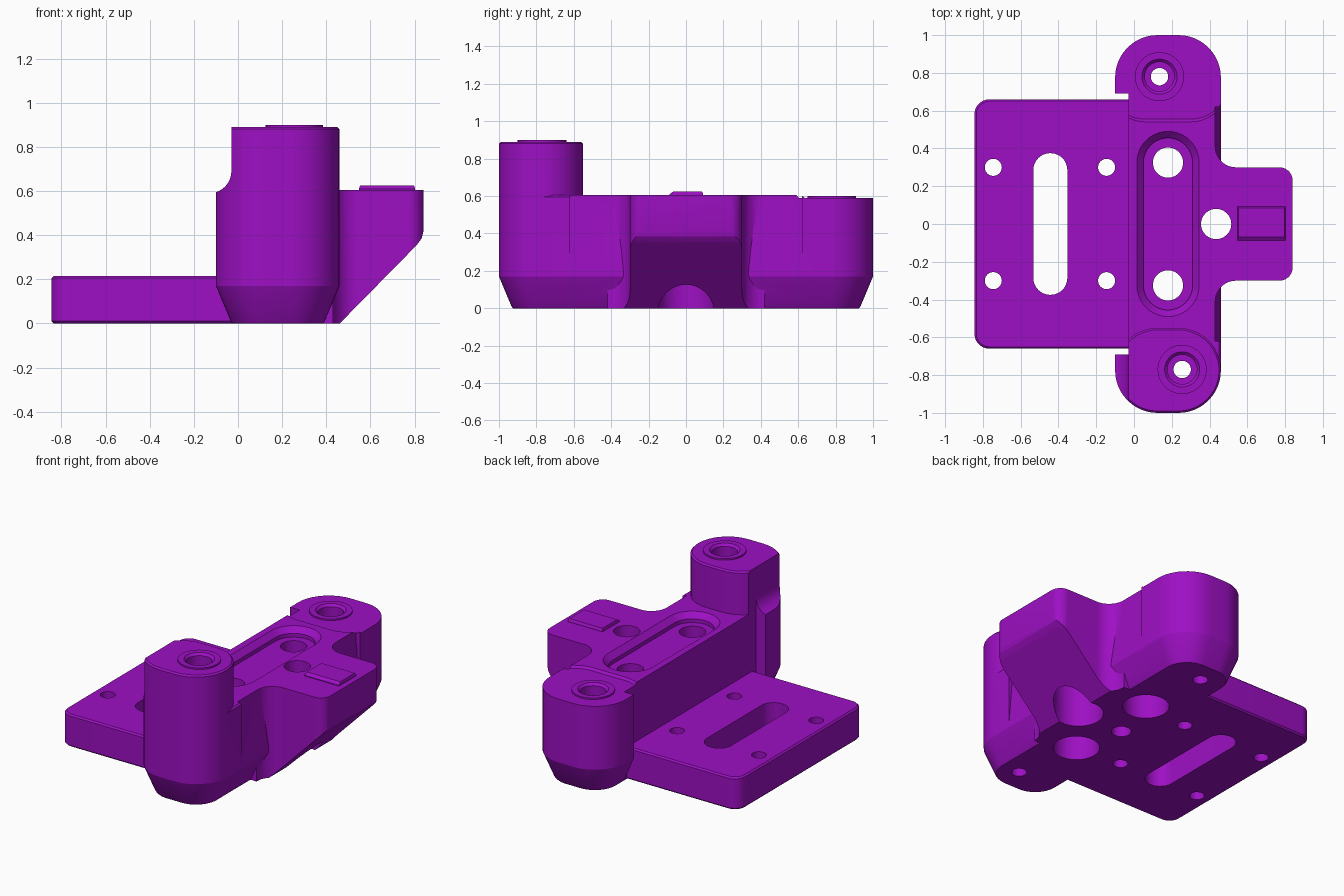
import bpy, bmesh, math

if "Cube" in bpy.data.objects:
    bpy.data.objects.remove(bpy.data.objects["Cube"])

purple = bpy.data.materials.new("purple")
purple.diffuse_color = (0.34, 0.005, 0.55, 1)
purple.use_nodes = True
purple.node_tree.nodes["Principled BSDF"].inputs["Base Color"].default_value = purple.diffuse_color


def rrect(x0, x1, y0, y1, r, inset=0, n=12):
    """Rounded rectangle outline, counter-clockwise."""
    x0, x1, y0, y1, r = x0 + inset, x1 - inset, y0 + inset, y1 - inset, r - inset
    pts = []
    for k, (cx, cy) in enumerate([(x1 - r, y1 - r), (x0 + r, y1 - r), (x0 + r, y0 + r), (x1 - r, y0 + r)]):
        for i in range(n + 1):
            a = math.pi / 2 * (k + i / n)
            pts.append((cx + r * math.cos(a), cy + r * math.sin(a)))
    return pts


def circle(x, y, r, n=40):
    return [(x + r * math.cos(2 * math.pi * i / n), y + r * math.sin(2 * math.pi * i / n)) for i in range(n)]


def loft(name, layers, axis="z"):
    """Solid through matching outlines: layers = [(outline, level), ...]."""
    bm = bmesh.new()
    rings = []
    for pts, h in layers:
        rings.append([bm.verts.new((a, b, h) if axis == "z" else (a, h, b)) for a, b in pts])
    n = len(rings[0])
    bm.faces.new(rings[0])
    bm.faces.new(rings[-1])
    for lo, hi in zip(rings, rings[1:]):
        for i in range(n):
            bm.faces.new((lo[i], lo[(i + 1) % n], hi[(i + 1) % n], hi[i]))
    bmesh.ops.remove_doubles(bm, verts=bm.verts, dist=1e-5)
    bmesh.ops.recalc_face_normals(bm, faces=bm.faces)
    me = bpy.data.meshes.new(name)
    bm.to_mesh(me)
    bm.free()
    ob = bpy.data.objects.new(name, me)
    bpy.context.collection.objects.link(ob)
    me.materials.append(purple)
    return ob


def combine(target, other, op):
    m = target.modifiers.new(op, "BOOLEAN")
    m.operation, m.object, m.solver = op, other, "EXACT"
    bpy.context.view_layer.objects.active = target
    bpy.ops.object.modifier_apply(modifier=m.name)
    bpy.data.objects.remove(other, do_unlink=True)


def cut(target, layers, axis="z"):
    combine(target, loft("cutter", layers, axis), "DIFFERENCE")


def box(x0, x1, y0, y1):
    return [(x0, y0), (x1, y0), (x1, y1), (x0, y1)]


# Long body with tapered foot and rounded ends
S = (-0.10, 0.46, -1.0, 1.0, 0.225)
body = loft("bracket_body", [(rrect(*S, 0.075), 0), (rrect(*S, 0.067), 0.01), (rrect(*S), 0.17),
                             (rrect(*S), 0.595), (rrect(*S, 0.01), 0.605)])
# Sloped right flank between the rounded ends
cut(body, [([(0.43, 0.65), (0.43, 0.56), (0.46, 0.2), (0.7, 0.2), (0.7, 0.65)], y) for y in (-0.62, 0.62)], "y")

# Tall front tower
T = (-0.10, 0.46, -1.0, -0.55, 0.225)
tower = loft("tower", [(rrect(*T), 0.5), (rrect(*T), 0.88), (rrect(*T, 0.01), 0.89)])
combine(body, tower, "UNION")

# Left face of the body, and the scooped shoulder of the tower
cut(body, [(box(-0.4, -0.03, -0.69, 0.69), z) for z in (-0.1, 1.2)])
scoop = [(-0.13 + 0.1 * math.cos(a), 0.69 + 0.1 * math.sin(a))
         for a in [-math.pi / 2 * (1 - i / 10) for i in range(11)]]
scoop = [(-0.4, 0.59)] + scoop + [(-0.03, 1.2), (-0.4, 1.2)]
cut(body, [(scoop, y) for y in (-1.2, -0.5)], "y")

# Lowered seat on the back end
cut(body, [(rrect(-0.14, 0.50, 0.555, 1.3, 0.2), 0.59), (rrect(-0.14, 0.50, 0.54, 1.3, 0.2), 0.606),
           (rrect(-0.14, 0.50, 0.54, 1.3, 0.2), 0.7)])

# Arm with filleted root and sloping underside
half = [(0.25, 0.42), (0.43, 0.42)]
half += [(0.54 - 0.11 * math.cos(a), 0.41 - 0.11 * math.sin(a)) for a in [math.pi / 20 * i for i in range(11)]]
half += [(0.77 + 0.07 * math.sin(a), 0.23 + 0.07 * math.cos(a)) for a in [math.pi / 20 * i for i in range(11)]]
outline = half + [(x, -y) for x, y in reversed(half)]
arm = loft("arm", [(outline, 0), (outline, 0.605)])
cut(arm, [([(0.46, -0.001), (0.81, 0.355), (0.832, 0.385), (0.842, 0.425), (1, 0.425), (1, -0.1), (0.46, -0.1)], y)
          for y in (-0.6, 0.6)], "y")
combine(body, arm, "UNION")

# Mounting plate
P = (-0.845, 0.1, -0.66, 0.66, 0.08)
plate = loft("plate", [(rrect(*P, 0.01), 0), (rrect(*P), 0.01), (rrect(*P), 0.205), (rrect(*P, 0.01), 0.215)])
combine(body, plate, "UNION")

# Raised boss rings around the end holes, with counterbores
for x, y, top in ((0.255, -0.77, 0.89), (0.135, 0.78, 0.59)):
    boss = loft("boss", [(circle(x, y, 0.13), top - 0.05), (circle(x, y, 0.13), top + 0.01)])
    combine(body, boss, "UNION")
    cut(body, [(circle(x, y, 0.078), top - 0.25), (circle(x, y, 0.078), top - 0.005),
               (circle(x, y, 0.103), top + 0.02)])
    cut(body, [(circle(x, y, 0.046), z) for z in (-0.1, top)])

# Long pocket in the top with sloped rim
cut(body, [(rrect(0.05, 0.31, -0.455, 0.455, 0.13), 0.545), (rrect(0.05, 0.31, -0.455, 0.455, 0.13), 0.57),
           (rrect(0.013, 0.347, -0.492, 0.492, 0.167), 0.607), (rrect(0.013, 0.347, -0.492, 0.492, 0.167), 0.7)])

# Large holes, counterbored from below
for x, y, r in ((0.18, 0.325, 0.14), (0.18, -0.325, 0.14), (0.435, 0, 0.15)):
    cut(body, [(circle(x, y, 0.08), z) for z in (-0.1, 0.8)])
    cut(body, [(circle(x, y, r), z) for z in (-0.1, 0.3)])

# Blind hole underneath, plate screw holes and plate slot
cut(body, [(circle(0.10, 0, 0.06), z) for z in (-0.1, 0.25)])
for x in (-0.745, -0.145):
    for y in (-0.3, 0.3):
        cut(body, [(circle(x, y, 0.045), z) for z in (-0.1, 0.4)])
cut(body, [(rrect(-0.533, -0.353, -0.375, 0.375, 0.0899), z) for z in (-0.1, 0.4)])

# Raised key on the arm
key = loft("arm_key", [(box(0.548, 0.803, -0.088, 0.092), 0.59), (box(0.548, 0.803, -0.088, 0.092), 0.61),
                       (box(0.553, 0.798, -0.068, 0.085), 0.625)])

for ob in (body, key):
    bpy.ops.object.select_all(action="DESELECT")
    ob.select_set(True)
    bpy.context.view_layer.objects.active = ob
    bpy.ops.object.shade_smooth_by_angle(angle=math.radians(20))
